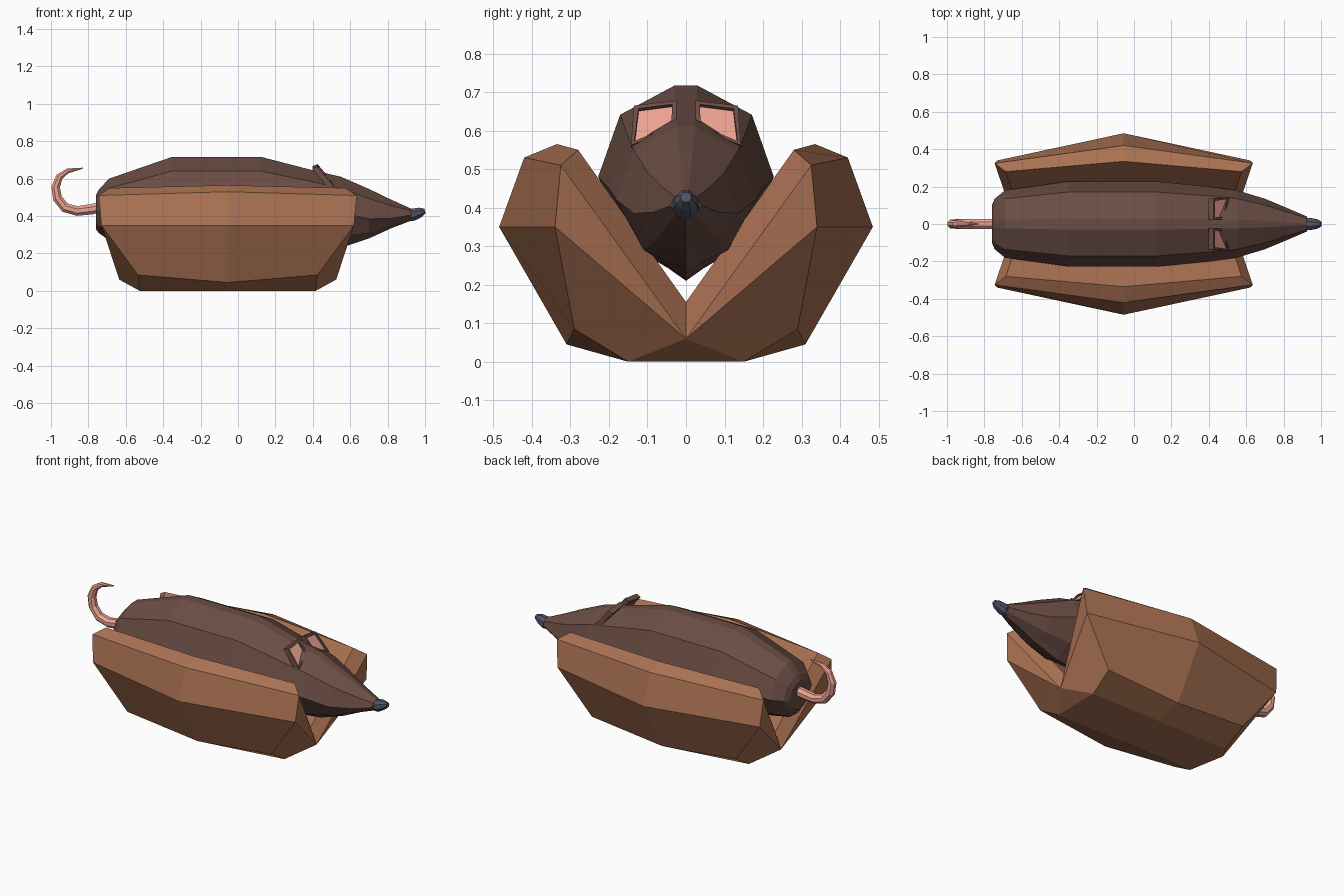
import bpy, bmesh, math
from mathutils import Vector

if "Cube" in bpy.data.objects:
    bpy.data.objects.remove(bpy.data.objects["Cube"])


def material(name, rgb):
    m = bpy.data.materials.new(name)
    m.diffuse_color = (*rgb, 1)
    m.use_nodes = True
    m.node_tree.nodes["Principled BSDF"].inputs["Base Color"].default_value = m.diffuse_color
    return m


BUN = material("bread", (0.40, 0.165, 0.085))
FUR = material("fur", (0.145, 0.075, 0.058))
PINK = material("pink", (0.85, 0.37, 0.29))
NOSE = material("slate", (0.08, 0.09, 0.14))


def finish(bm, name, *mats):
    bmesh.ops.recalc_face_normals(bm, faces=bm.faces)
    me = bpy.data.meshes.new(name)
    bm.to_mesh(me)
    bm.free()
    ob = bpy.data.objects.new(name, me)
    bpy.context.collection.objects.link(ob)
    for m in mats:
        me.materials.append(m)
    return ob


def loft(bm, rings, caps=True):
    rows = [[bm.verts.new(p) for p in r] for r in rings]
    n = len(rows[0])
    for a, b in zip(rows, rows[1:]):
        for i in range(n):
            j = (i + 1) % n
            bm.faces.new((a[i], a[j], b[j], b[i]))
    if caps:
        bm.faces.new(rows[0])
        bm.faces.new(rows[-1])
    return rows


def tube(name, path, sides, mat):
    # path holds (x, z, radius) in the centre plane
    pts = [Vector((x, 0, z)) for x, z, r in path]
    rings = []
    for i, p in enumerate(pts):
        t = (pts[min(i + 1, len(pts) - 1)] - pts[max(i - 1, 0)]).normalized()
        side = Vector((0, 1, 0))
        up = t.cross(side)
        r = path[i][2]
        rings.append([p + r * (math.cos(a) * side + math.sin(a) * up)
                      for a in (2 * math.pi * (k + .5) / sides for k in range(sides))])
    bm = bmesh.new()
    loft(bm, rings)
    return finish(bm, name, mat)


# Bun: V-grooved section, widest in the middle, with sloping ends
MID = -0.055
mid = [(0, .15, 0), (0, .31, .045), (0, .485, .35), (0, .42, .53), (0, .335, .565), (0, 0, .155)]
end = [(.47, .15, 0), (.48, .29, .085), (.675, .34, .35), (.69, .325, .51), (.63, .28, .55), (.54, 0, .155)]


def bun_ring(half, s):
    full = half + [(x, -y, z) for x, y, z in reversed(half[:-1])]
    return [(MID + s * x, y, z) for x, y, z in full]


bm = bmesh.new()
rows = loft(bm, [bun_ring(end, -1), bun_ring(mid, 1), bun_ring(end, 1)], caps=False)
for row, s in ((rows[0], -1), (rows[2], 1)):
    tip = bm.verts.new((MID + s * .58, 0, .06))
    bm.faces.new((tip, row[0], row[10]))
    for h in (row[:6], row[:4:-1]):
        low, out, wide, top, inner, vee = h if h[0] is row[0] else list(h)
        bm.faces.new((tip, low, out))
        bm.faces.new((tip, out, wide))
        bm.faces.new((tip, wide, top))
        bm.faces.new((tip, top, inner, vee))
finish(bm, "bun", BUN)

# Body and head: one section scaled along x (x, half width, top, middle, bottom)
SECTION = [(.13, 1), (.75, .68), (1, 0), (.6, -.68), (.2, -.88), (0, -1)]
stations = [(-.76, .10, .51, .42, .33), (-.745, .135, .54, .43, .31),
            (-.69, .18, .60, .44, .27), (-.35, .228, .717, .48, .21),
            (.12, .228, .717, .48, .21), (.40, .20, .645, .45, .215),
            (.55, .18, .61, .42, .23), (.70, .135, .545, .385, .28),
            (.82, .085, .487, .388, .335), (.925, .04, .44, .405, .375)]
rings = []
for x, w, top, m, bot in stations:
    half = [(x, a * w, m + b * (top - m if b > 0 else m - bot)) for a, b in SECTION]
    rings.append(half + [(x, -y, z) for _, y, z in reversed(half[:-1])])
bm = bmesh.new()
loft(bm, rings)
finish(bm, "body", FUR)

# Nose
tube("nose", [(.905, .398, .028), (.935, .407, .036), (.975, .42, .028), (1.0, .427, .014)], 8, NOSE)

# Curled tail
tube("tail", [(-.72, .45, .03), (-.78, .437, .03), (-.86, .427, .028), (-.925, .445, .028),
              (-.965, .495, .027), (-.975, .555, .025), (-.955, .61, .02),
              (-.91, .642, .014), (-.83, .656, .003)], 8, PINK)

# Ears: slanted plates with a recessed pink panel
for s, name in ((1, "ear_left"), (-1, "ear_right")):
    front = [Vector(p) for p in ((.425, s * .025, .678), (.425, s * .135, .665),
                                 (.51, s * .143, .562), (.485, s * .025, .608))]
    back = [p + Vector((-.028, 0, -.012)) for p in front]
    bm = bmesh.new()
    loft(bm, [back, front])
    bmesh.ops.recalc_face_normals(bm, faces=bm.faces)
    bm.faces.ensure_lookup_table()
    panel = bm.faces[-1]
    n = panel.normal.copy()
    bmesh.ops.inset_region(bm, faces=[panel], thickness=.016)
    hole = bmesh.ops.extrude_face_region(bm, geom=[panel])
    bmesh.ops.delete(bm, geom=[panel], context='FACES_ONLY')
    for g in hole["geom"]:
        if isinstance(g, bmesh.types.BMVert):
            g.co -= n * .01
        elif isinstance(g, bmesh.types.BMFace):
            g.material_index = 1
    finish(bm, name, FUR, PINK)
